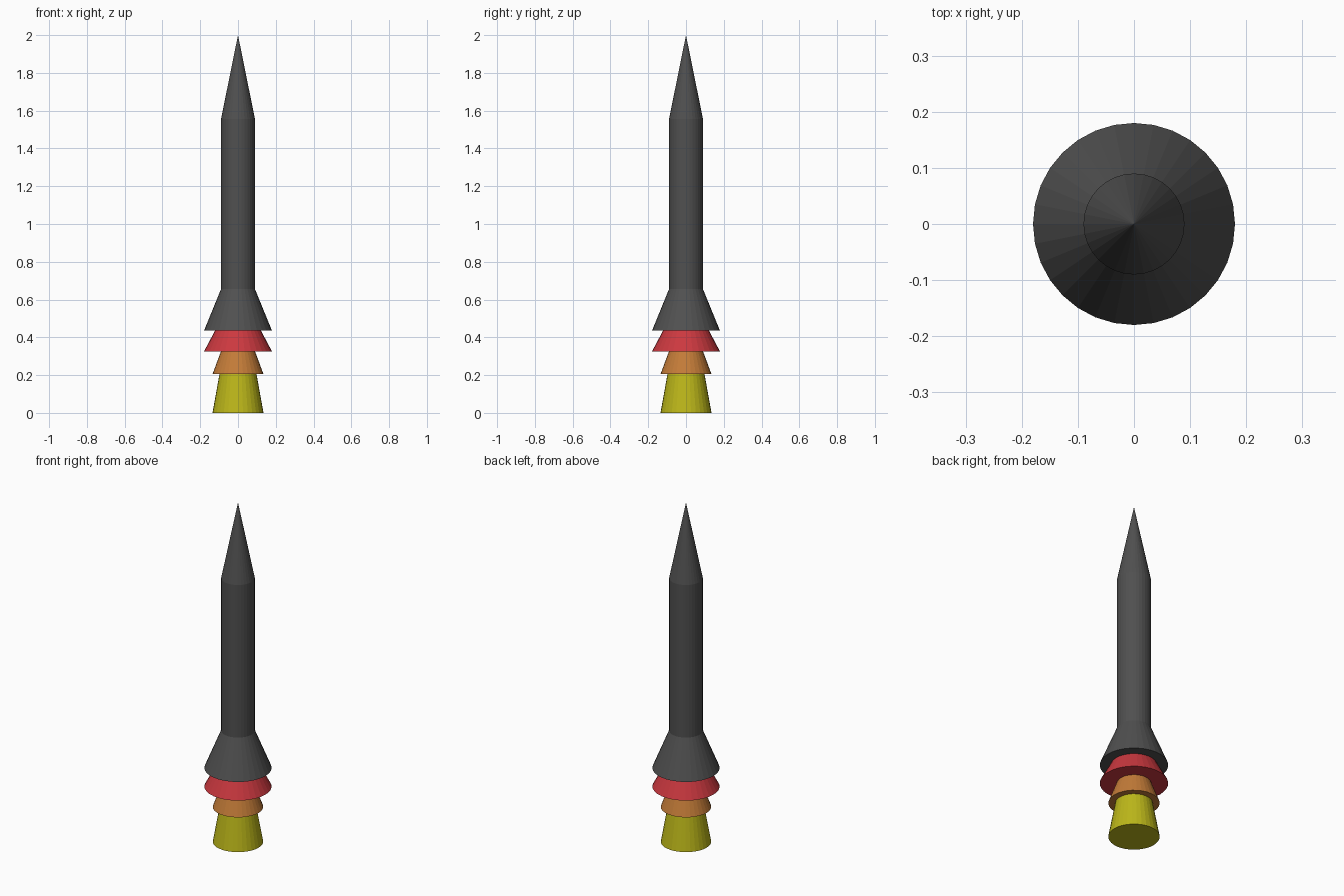
import bpy

if "Cube" in bpy.data.objects:
    bpy.data.objects.remove(bpy.data.objects["Cube"])

SIDES = 32


def material(name, rgb):
    mat = bpy.data.materials.new(name)
    mat.diffuse_color = (*rgb, 1.0)
    mat.use_nodes = True
    mat.node_tree.nodes["Principled BSDF"].inputs["Base Color"].default_value = mat.diffuse_color
    return mat


def frustum(name, z0, r0, z1, r1, mat):
    """Flat-shaded closed cone section from height z0 to z1."""
    bpy.ops.mesh.primitive_cone_add(vertices=SIDES, radius1=r0, radius2=r1,
                                    depth=z1 - z0, location=(0, 0, (z0 + z1) / 2))
    obj = bpy.context.object
    obj.name = name
    obj.data.materials.append(mat)
    return obj


dark = material("dark_grey", (0.08, 0.08, 0.08))
red = material("red", (0.6, 0.04, 0.05))
orange = material("orange", (0.55, 0.2, 0.04))
yellow = material("yellow", (0.5, 0.47, 0.01))

# Rocket: pointed nose, straight body, flared skirt
frustum("nose_cone", 1.555, 0.09, 2.0, 0.0, dark)
frustum("body", 0.655, 0.09, 1.555, 0.09, dark)
frustum("tail_skirt", 0.435, 0.18, 0.655, 0.09, dark)

# Exhaust flame: each cone tucks into the one above
frustum("flame_upper", 0.325, 0.18, 0.495, 0.09, red)
frustum("flame_middle", 0.205, 0.135, 0.345, 0.083, orange)
frustum("flame_lower", 0.0, 0.135, 0.25, 0.09, yellow)
